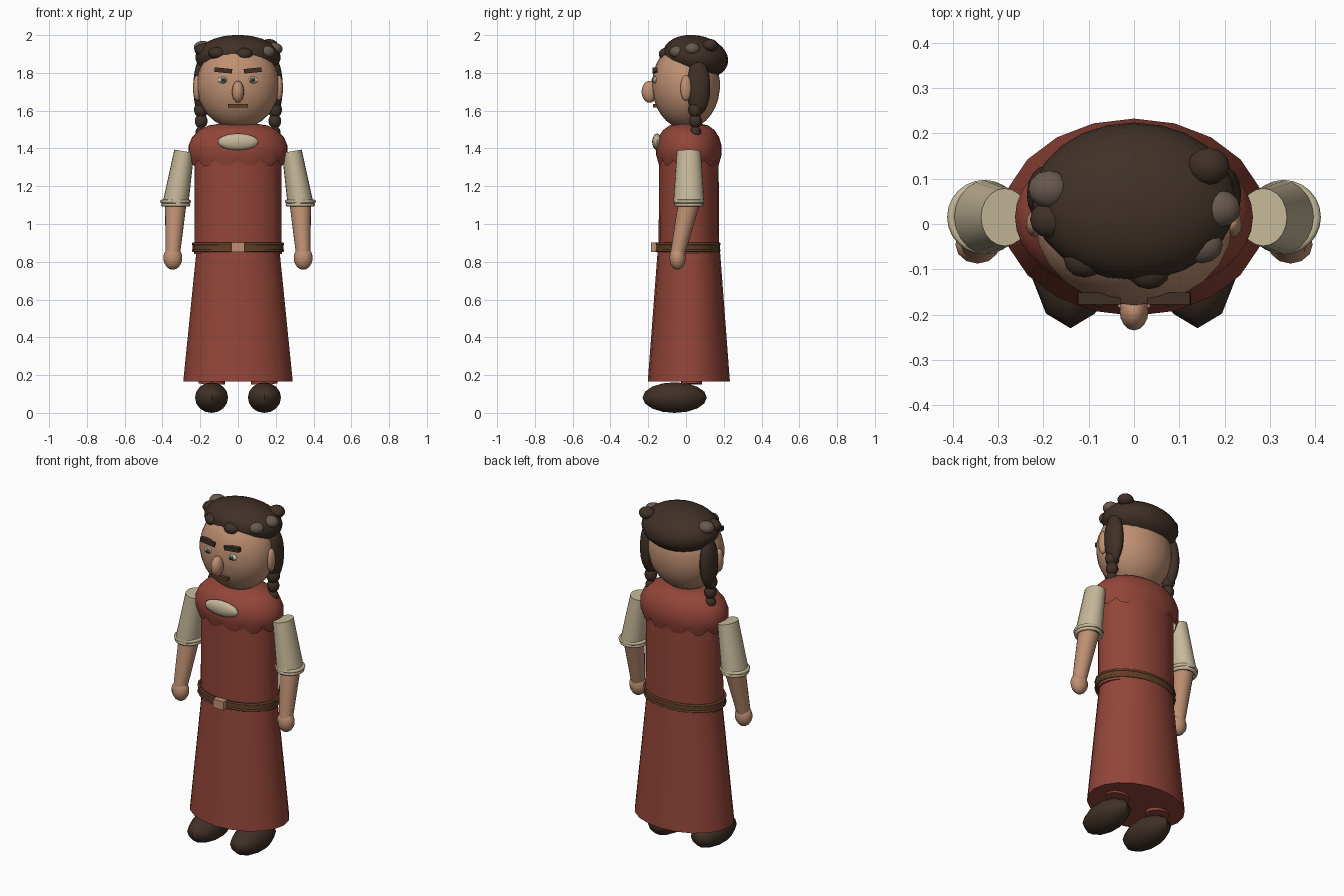
import bpy, bmesh, math
from mathutils import Matrix, Vector, Euler

cube = bpy.data.objects.get("Cube")
if cube:
    bpy.data.objects.remove(cube, do_unlink=True)


def material(name, red, green, blue):
    new_material = bpy.data.materials.new(name)
    new_material.use_nodes = True
    colour = (red, green, blue, 1)
    new_material.diffuse_color = colour
    shader = new_material.node_tree.nodes["Principled BSDF"]
    shader.inputs["Base Color"].default_value = colour
    return new_material


red_cloth = material("red cloth", .29, .06, .04)
skin = material("skin", .52, .28, .17)
linen = material("cream linen", .56, .48, .32)
brown = material("dark brown", .05, .03, .02)
grey_hair = material("greying hair", .14, .1, .08)
leather = material("belt leather", .12, .05, .02)
eye_white = material("eye white", .6, .6, .5)
eye_green = material("iris green", .1, .13, .08)
black = material("pupil black", .01, .01, .01)
parts = []


def finish(name, shape, colour):
    """Turn a finished bmesh into a coloured object."""
    bmesh.ops.recalc_face_normals(shape, faces=shape.faces)
    mesh = bpy.data.meshes.new(name)
    shape.to_mesh(mesh)
    shape.free()
    mesh.materials.append(colour)
    part = bpy.data.objects.new(name, mesh)
    bpy.context.collection.objects.link(part)
    parts.append(part)


def ball(name, centre, radii, colour, segments=16, tilt=0):
    """Ellipsoid, optionally tilted backwards."""
    shape = bmesh.new()
    bmesh.ops.create_uvsphere(shape, u_segments=segments, v_segments=segments // 2 + 3, radius=1)
    shape.transform(Matrix.LocRotScale(Vector(centre), Euler((tilt, 0, 0)), Vector(radii)))
    finish(name, shape, colour)


def box(name, centre, size, colour, roll=0):
    """Block, optionally rolled about the front axis."""
    shape = bmesh.new()
    bmesh.ops.create_cube(shape, size=1)
    shape.transform(Matrix.LocRotScale(Vector(centre), Euler((0, roll, 0)), Vector(size)))
    finish(name, shape, colour)


def tube(name, bottom, top, bottom_radius, top_radius, colour, flatten=1, segments=20):
    """Capped, tapered tube between two points, scaled front to back by flatten."""
    bottom, top = Vector(bottom), Vector(top)
    axis = top - bottom
    shape = bmesh.new()
    bmesh.ops.create_cone(shape, cap_ends=True, segments=segments, radius1=bottom_radius,
                          radius2=top_radius, depth=axis.length)
    turn = Vector((0, 0, 1)).rotation_difference(axis)
    shape.transform(Matrix.LocRotScale((bottom + top) / 2, turn, Vector((1, flatten, 1))))
    finish(name, shape, colour)


def ring(name, centre, radius, thickness, colour, flatten=1):
    """Horizontal rounded band."""
    bpy.ops.mesh.primitive_torus_add(location=centre, major_radius=radius, minor_radius=thickness,
                                     major_segments=24, minor_segments=8)
    band = bpy.context.object
    band.name = name
    band.scale.y = flatten
    band.data.materials.append(colour)
    parts.append(band)


def collar(name, segments=36, rows=7):
    """Domed shoulder cape whose lowest row is scalloped."""
    shape = bmesh.new()
    previous = None
    for row in range(rows):
        bend = math.radians(20 * row)
        radius = .1 + .165 * math.sin(bend)
        height = 1.39 + .14 * math.cos(bend)
        scallop = .018 if row == rows - 1 else 0
        loop = []
        for step in range(segments):
            angle = math.tau * step / segments
            wave = scallop * math.cos(angle * segments / 3)
            loop.append(shape.verts.new((radius * math.cos(angle),
                                         middle + radius * .66 * math.sin(angle),
                                         height + wave)))
        if previous:
            for step in range(segments):
                after = (step + 1) % segments
                shape.faces.new((previous[step], previous[after], loop[after], loop[step]))
        else:
            shape.faces.new(loop)
        previous = loop
    finish(name, shape, red_cloth)


# Robe
middle = .015
tube("skirt", (0, middle, .165), (0, middle, .86), .29, .22, red_cloth, .75)
tube("torso", (0, middle, .84), (0, middle, 1.46), .232, .228, red_cloth, .69)
collar("collar")
ball("chest_brooch", (0, -.153, 1.435), (.108, .026, .044), linen)

# Belt with raised rims and a buckle
belt_height = .877
tube("belt", (0, .01, belt_height - .02), (0, .01, belt_height + .02), .24, .24, leather, .71, 24)
for rim, shift in (("lower", -.018), ("upper", .018)):
    ring(rim + "_belt_rim", (0, .01, belt_height + shift), .238, .007, leather, .71)
box("buckle", (0, -.167, belt_height), (.07, .035, .05), skin)

# Head, nose and mouth
ball("head", (0, 0, 1.735), (.218, .18, .232), skin, 24)
ball("nose", (0, -.193, 1.7), (.032, .042, .058), skin)
box("mouth", (0, -.164, 1.625), (.105, .022, .018), leather)

# Hair cap with curls spaced around its rim
ball("hair_cap", (0, .05, 1.883), (.226, .175, .116), brown, 24, -.17)
curls = ((30, brown), (170, grey_hair), (195, brown), (235, brown),
         (280, brown), (322, grey_hair), (354, grey_hair))
for degrees, colour in curls:
    angle = math.radians(degrees)
    x, y = .19 * math.cos(angle), .05 + .155 * math.sin(angle)
    ball("hair_curl", (x, y, 1.92 + y / 5), (.047, .042, .034), colour, 12)

# Parts repeated on both sides
for side, sign in (("left", 1), ("right", -1)):
    # Eye built from nested discs, and brow
    for layer, radius, depth, colour in (("eye", .018, .163, eye_white),
                                         ("iris", .014, .172, eye_green),
                                         ("pupil", .007, .178, black)):
        width = .03 if layer == "eye" else radius
        ball(f"{side}_{layer}", (sign * .077, -depth, 1.762), (width, radius * .7, radius),
             colour, 12)
    box(side + "_brow", (sign * .078, -.164, 1.813), (.094, .026, .024), brown, sign * -.1)

    # Ear, side lock and braid
    ball(side + "_ear", (sign * .217, 0, 1.72), (.022, .03, .068), skin, 12)
    ball(side + "_lock", (sign * .195, .065, 1.725), (.042, .064, .15), brown)
    for bead in range(3):
        size = .038 - bead * .004
        ball(side + "_braid_bead", (sign * .195, .05, 1.605 - bead * .06),
             (size, size, size * 1.15), brown, 12)

    # Arm: sleeve, rolled cuff, forearm and hand
    elbow = (sign * .33, middle, 1.11)
    wrist = (sign * .345, -.045, .84)
    tube(side + "_sleeve", elbow, (sign * .285, middle, 1.385), .068, .053, linen, 1.2)
    for fold, shift in (("lower", -.008), ("upper", .009)):
        ring(f"{side}_{fold}_cuff", (*elbow[:2], elbow[2] + shift), .07 + shift / 4, .01, linen)
    tube(side + "_forearm", wrist, elbow, .038, .057, skin)
    ball(side + "_hand", (wrist[0], wrist[1], .82), (.05, .043, .062), skin, 12)

    # Trouser leg and shoe
    tube(side + "_leg", (sign * .14, .03, .152), (sign * .13, .03, .4), .07, .07, red_cloth, .8)
    ball(side + "_shoe", (sign * .14, -.06, .081), (.092, .17, .081), brown, 10)

# Smooth shading with crisp edges kept
bpy.ops.object.select_all(action="DESELECT")
for part in parts:
    part.select_set(True)
bpy.context.view_layer.objects.active = parts[0]
bpy.ops.object.shade_smooth_by_angle(angle=math.radians(48))
